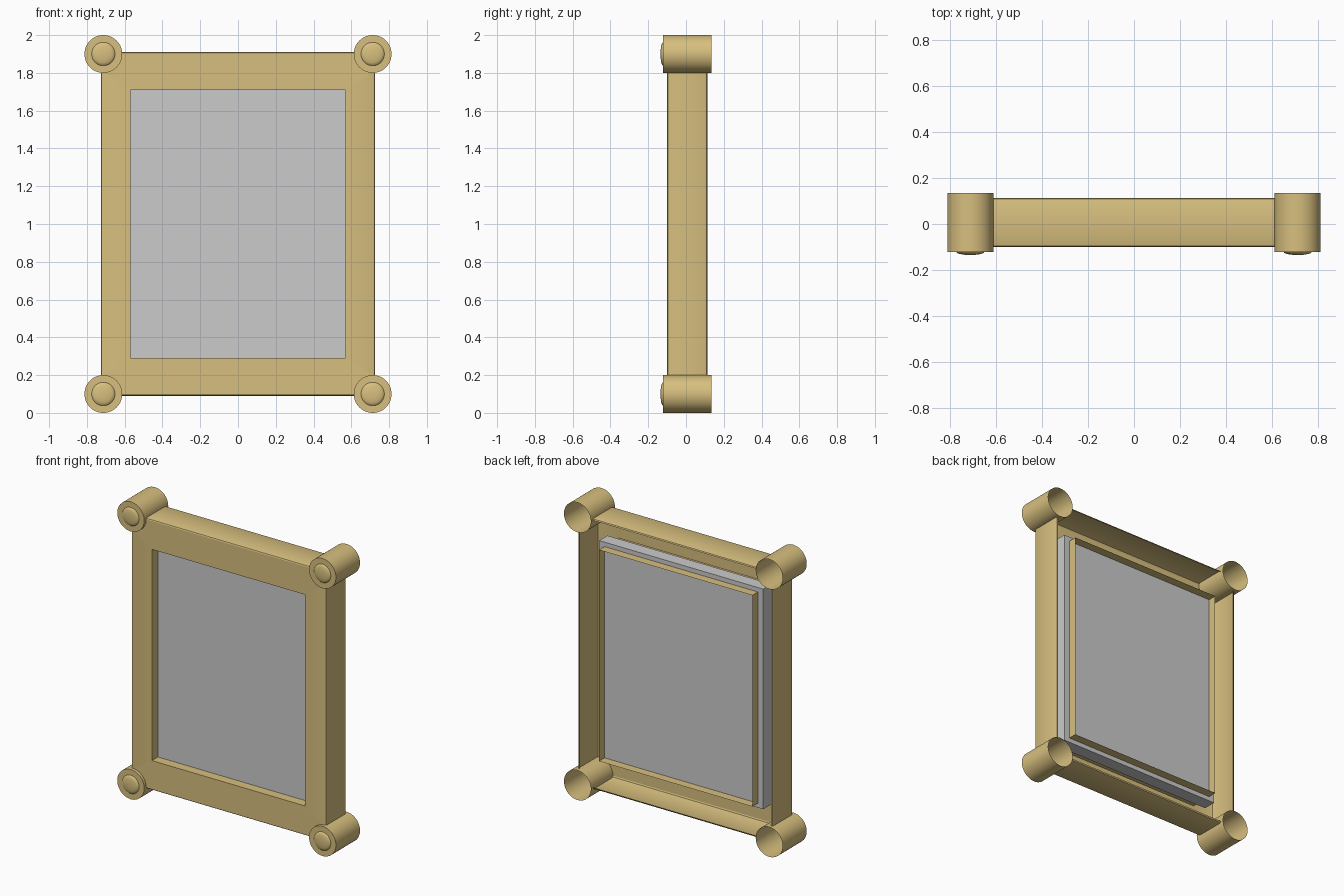
import bpy, bmesh
from math import pi, cos, sin
from mathutils import Vector

if "Cube" in bpy.data.objects:
    bpy.data.objects.remove(bpy.data.objects["Cube"])

brass = bpy.data.materials.new("brass")
brass.diffuse_color = (0.68, 0.52, 0.21, 1)
brass.use_nodes = True
brass.node_tree.nodes["Principled BSDF"].inputs["Base Color"].default_value = brass.diffuse_color

MID_Z = 1.0                 # frame centre height
HX, HZ = 0.725, 0.91        # outer half size of the frame
OX, OZ = 0.57, 0.71         # half size of the opening
CX, CZ, R = 0.713, 0.90, 0.10   # corner tube centre and radius
FRONT, BACK, ROUND = -0.10, 0.113, 0.012


def finish(bm, name, mat=None, smooth=True):
    bmesh.ops.remove_doubles(bm, verts=bm.verts, dist=1e-5)
    bmesh.ops.recalc_face_normals(bm, faces=bm.faces)
    mesh = bpy.data.meshes.new(name)
    bm.to_mesh(mesh)
    bm.free()
    ob = bpy.data.objects.new(name, mesh)
    bpy.context.collection.objects.link(ob)
    if mat:
        mesh.materials.append(mat)
    if smooth:
        bpy.ops.object.select_all(action='DESELECT')
        bpy.context.view_layer.objects.active = ob
        ob.select_set(True)
        bpy.ops.object.shade_smooth_by_angle(angle=0.6)
    return ob


def strip(bm, rail_a, rail_b):
    """Quads between two matching rows of points."""
    a = [bm.verts.new(p) for p in rail_a]
    b = [bm.verts.new(p) for p in rail_b]
    for i in range(len(a) - 1):
        bm.faces.new((a[i], a[i + 1], b[i + 1], b[i]))


def loop_edges(bm, pts):
    vs = [bm.verts.new(p) for p in pts]
    return [bm.edges.new((vs[i - 1], vs[i])) for i in range(len(vs))]


# Front plate: outline with scooped corners around the tubes, and the opening
bm = bmesh.new()
outline = []
for sx, sz in ((1, 1), (-1, 1), (-1, -1), (1, -1)):
    arc = []
    for i in range(9):
        a = pi * 1.5 - i * pi / 16
        arc.append((sx * (CX + R * cos(a)), FRONT, MID_Z + sz * (CZ + R * sin(a))))
    outline += arc if sx * sz > 0 else arc[::-1]
opening = [(x, z + MID_Z) for x, z in ((OX, OZ), (-OX, OZ), (-OX, -OZ), (OX, -OZ))]
edges = loop_edges(bm, outline) + loop_edges(bm, [(x, FRONT, z) for x, z in opening])
bmesh.ops.triangle_fill(bm, edges=edges, use_beauty=True, normal=Vector((0, -1, 0)))

# Thin outer walls with rounded front and back edges
profile = [(ROUND, FRONT), (0.0035, FRONT + 0.0035), (0, FRONT + ROUND),
           (0, BACK - ROUND), (0.0035, BACK - 0.0035), (ROUND, BACK)]
for s in (-1, 1):
    ez, ex = CZ - R, CX - R
    strip(bm, [(s * (HX - d), y, MID_Z - ez) for d, y in profile],
          [(s * (HX - d), y, MID_Z + ez) for d, y in profile])
    strip(bm, [(-ex, y, MID_Z + s * (HZ - d)) for d, y in profile],
          [(ex, y, MID_Z + s * (HZ - d)) for d, y in profile])

# Inner lip running from the opening through to the back
closed = opening + opening[:1]
strip(bm, [(x, FRONT, z) for x, z in closed], [(x, 0.11, z) for x, z in closed])
finish(bm, "frame", brass)

# Grey panel held in the frame
bm = bmesh.new()
bmesh.ops.create_cube(bm, size=1)
for v in bm.verts:
    v.co = (v.co.x * 1.22, v.co.y * 0.087 + 0.0075, v.co.z * 1.48 + MID_Z)
finish(bm, "panel", smooth=False)

# Corner tubes: capped front with a raised button, open at the back
button = [(0, -0.135), (0.025, -0.134), (0.045, -0.131), (0.057, -0.127),
          (0.062, -0.121), (R, -0.121), (R, 0.135)]
for sx, side in ((-1, "left"), (1, "right")):
    for sz, level in ((-1, "lower"), (1, "upper")):
        c = Vector((sx * CX, 0, MID_Z + sz * CZ))
        bm = bmesh.new()
        vs = [bm.verts.new(c + Vector((r, y, 0))) for r, y in button]
        es = [bm.edges.new(p) for p in zip(vs, vs[1:])]
        bmesh.ops.spin(bm, geom=vs + es, cent=c, axis=(0, 1, 0),
                       angle=2 * pi, steps=48)
        bmesh.ops.remove_doubles(bm, verts=bm.verts, dist=1e-5)
        finish(bm, f"corner_tube_{level}_{side}", brass)
